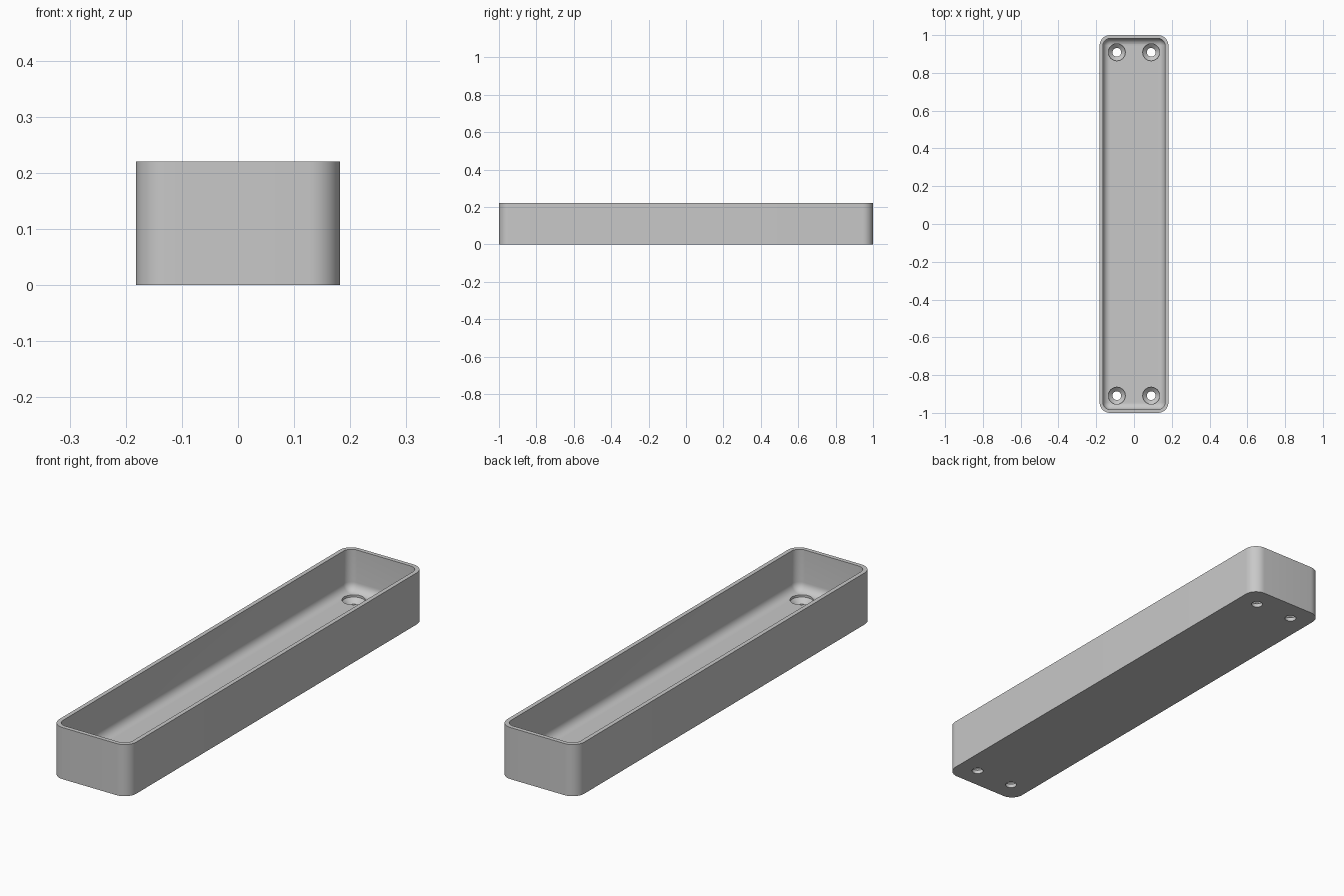
import bpy, bmesh, math

cube = bpy.data.objects.get("Cube")
if cube:
    bpy.data.objects.remove(cube, do_unlink=True)

HALF_W, HALF_L, HEIGHT = 0.182, 1.0, 0.22
CORNER, WALL, FLOOR, FILLET = 0.055, 0.018, 0.045, 0.036
HOLE_X, HOLE_Y = 0.091, 0.909

grey = bpy.data.materials.new("plain grey")
grey.use_nodes = True
colour = (0.58, 0.58, 0.58, 1)
grey.diffuse_color = colour
grey.node_tree.nodes["Principled BSDF"].inputs["Base Color"].default_value = colour


def make_object(name, bm):
    bmesh.ops.recalc_face_normals(bm, faces=bm.faces)
    mesh = bpy.data.meshes.new(name)
    bm.to_mesh(mesh)
    bm.free()
    mesh.materials.append(grey)
    obj = bpy.data.objects.new(name, mesh)
    bpy.context.collection.objects.link(obj)
    return obj


def rounded_ring(bm, inset, z, steps=12):
    """Rounded rectangle of vertices, inset from the outer outline."""
    radius = CORNER - inset
    ring = []
    for corner, (sx, sy) in enumerate([(1, 1), (-1, 1), (-1, -1), (1, -1)]):
        for i in range(steps + 1):
            a = math.radians(90) * (corner + i / steps)
            ring.append(bm.verts.new((sx * (HALF_W - CORNER) + radius * math.cos(a),
                                      sy * (HALF_L - CORNER) + radius * math.sin(a), z)))
    return ring


def loft(bm, rings):
    """Skin successive rings and cap both ends."""
    for low, high in zip(rings, rings[1:]):
        for i in range(len(low)):
            j = (i + 1) % len(low)
            bm.faces.new((low[i], low[j], high[j], high[i]))
    bm.faces.new(rings[0])
    bm.faces.new(rings[-1])


# Tray shell: outer wall, rim, inner wall, then a fillet down to the floor
bm = bmesh.new()
section = [(0, 0), (0, HEIGHT), (WALL, HEIGHT)]
for i in range(9):
    a = math.radians(90) * i / 8
    section.append((WALL + FILLET * (1 - math.cos(a)),
                    FLOOR + FILLET * (1 - math.sin(a))))
loft(bm, [rounded_ring(bm, inset, z) for inset, z in section])
tray = make_object("tray", bm)

# Countersunk screw holes
bm = bmesh.new()
profile = [(0.023, -0.02), (0.023, 0.016), (0.045, 0.036), (0.045, 0.12)]
SIDES = 40
for sx in (-1, 1):
    for sy in (-1, 1):
        loft(bm, [[bm.verts.new((sx * HOLE_X + r * math.cos(math.tau * i / SIDES),
                                 sy * HOLE_Y + r * math.sin(math.tau * i / SIDES), z))
                   for i in range(SIDES)] for r, z in profile])
cutter = make_object("screw_hole_cutter", bm)
cutter.hide_render = True

bpy.ops.object.select_all(action="DESELECT")
tray.select_set(True)
bpy.context.view_layer.objects.active = tray
cut = tray.modifiers.new("screw holes", "BOOLEAN")
cut.operation = "DIFFERENCE"
cut.solver = "EXACT"
cut.object = cutter
bpy.ops.object.modifier_apply(modifier=cut.name)
bpy.data.objects.remove(cutter, do_unlink=True)
bpy.ops.object.shade_smooth_by_angle(angle=math.radians(30))
